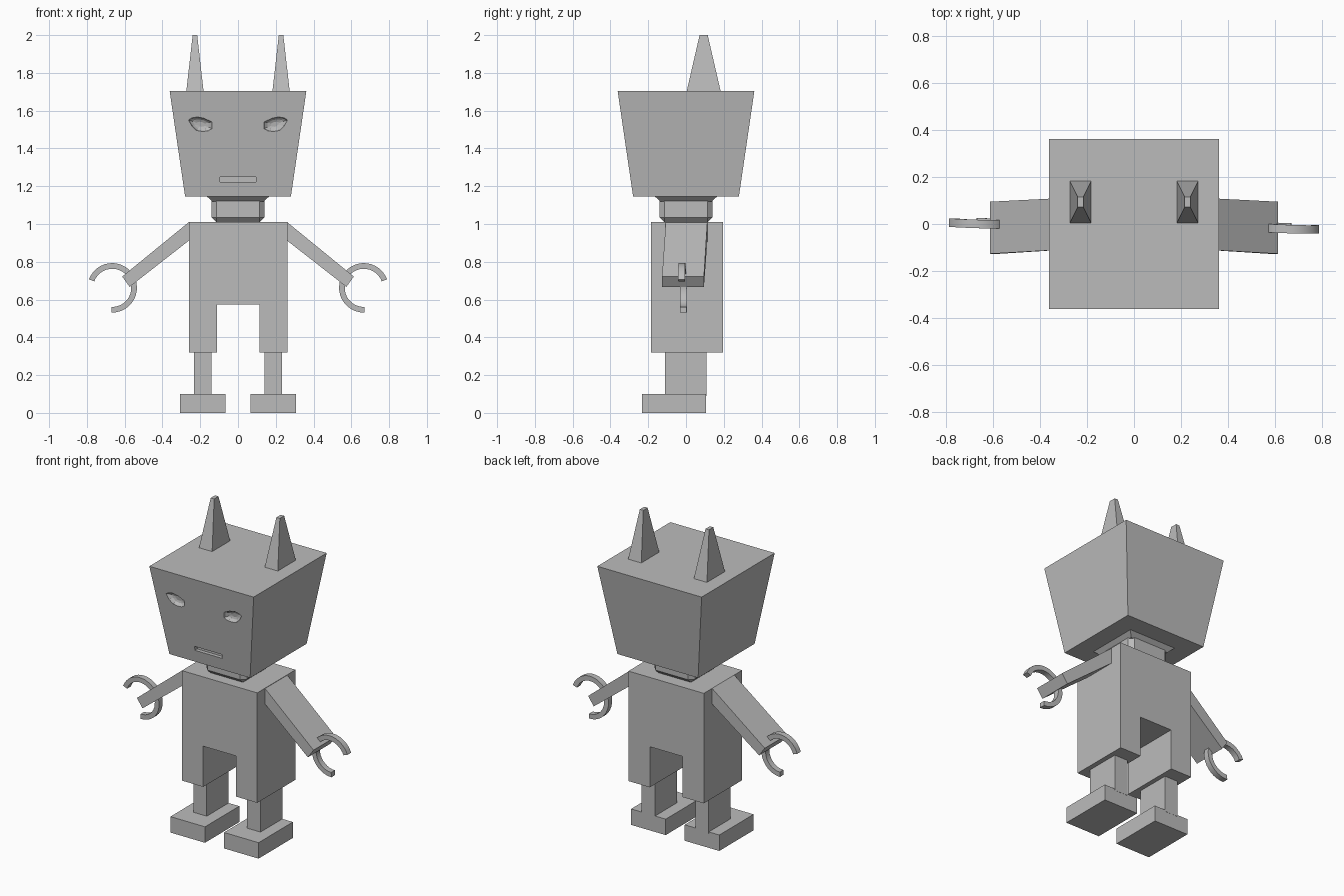
import bpy, bmesh, math
from mathutils import Vector

if "Cube" in bpy.data.objects:
    bpy.data.objects.remove(bpy.data.objects["Cube"])

grey = bpy.data.materials.new("light grey")
grey.diffuse_color = (0.5, 0.5, 0.5, 1)
grey.use_nodes = True
grey.node_tree.nodes["Principled BSDF"].inputs["Base Color"].default_value = grey.diffuse_color


def loft(name, rings):
    """Closed solid through a list of matching vertex rings."""
    bm = bmesh.new()
    vs = [[bm.verts.new(p) for p in r] for r in rings]
    n = len(vs[0])
    for a, b in zip(vs, vs[1:]):
        for i in range(n):
            j = (i + 1) % n
            bm.faces.new((a[i], a[j], b[j], b[i]))
    bm.faces.new(vs[0])
    bm.faces.new(vs[-1])
    bmesh.ops.recalc_face_normals(bm, faces=bm.faces)
    me = bpy.data.meshes.new(name)
    bm.to_mesh(me)
    bm.free()
    me.materials.append(grey)
    ob = bpy.data.objects.new(name, me)
    bpy.context.collection.objects.link(ob)
    return ob


def rect(x0, x1, y0, y1, z):
    return [(x0, y0, z), (x1, y0, z), (x1, y1, z), (x0, y1, z)]


def box(name, x0, x1, y0, y1, z0, z1):
    return loft(name, [rect(x0, x1, y0, y1, z0), rect(x0, x1, y0, y1, z1)])


def activate(ob):
    bpy.ops.object.select_all(action='DESELECT')
    ob.select_set(True)
    bpy.context.view_layer.objects.active = ob


def cut(ob, cutter):
    m = ob.modifiers.new("cut", 'BOOLEAN')
    m.operation, m.object, m.solver = 'DIFFERENCE', cutter, 'EXACT'
    activate(ob)
    bpy.ops.object.modifier_apply(modifier=m.name)
    bpy.data.objects.remove(cutter)


# Head: box widening upwards
head = loft("head", [rect(-.28, .28, -.28, .28, 1.145),
                     rect(-.362, .362, -.362, .362, 1.705)])


def face_y(z):
    return -(.28 + (z - 1.145) / .56 * .082)


# Eye sockets: almond bowls sunk into the face
outline = [(.262, 1.55), (.245, 1.562), (.215, 1.567), (.18, 1.56), (.138, 1.54),
           (.137, 1.505), (.16, 1.492), (.19, 1.49), (.22, 1.495), (.245, 1.52)]
cx, cz = .195, 1.528
for s in (-1, 1):
    rings = []
    for k, d in ((1.02, -.03), (1, 0), (.9, .012), (.68, .021), (.35, .026)):
        rings.append([(s * (cx + (x - cx) * k),
                       face_y(cz + (z - cz) * k) + d,
                       cz + (z - cz) * k) for x, z in outline])
    cut(head, loft("eye_cutter", rings))

# Mouth slot
cut(head, box("mouth_cutter", -.095, .095, -.4, face_y(1.235) + .025, 1.222, 1.248))

# Collar under the head and bevelled neck block
loft("neck_collar", [rect(-.135, .135, -.135, .135, 1.118),
                     rect(-.165, .165, -.165, .165, 1.146)])
neck = box("neck", -.14, .14, -.14, .14, 1.008, 1.2)
bev = neck.modifiers.new("bevel", 'BEVEL')
bev.width, bev.segments = .027, 1

# Torso with upper legs: one arch profile extruded in depth
arch = [(-.26, .32), (-.112, .32), (-.112, .575), (.115, .575),
        (.115, .32), (.263, .32), (.263, 1.01), (-.26, 1.01)]
loft("torso", [[(x, y, z) for x, z in arch] for y in (-.185, .195)])

for s, side in ((-1, "left"), (1, "right")):
    def sbox(name, x0, x1, *r):
        return box(side + name, min(s * x0, s * x1), max(s * x0, s * x1), *r)

    # Horn-like ears
    loft(side + "_ear", [rect(s * .228 - .046, s * .228 + .046, .003, .184, 1.70),
                         rect(s * .228 - .012, s * .228 + .012, .072, .115, 2.0)])
    # Legs and feet
    sbox("_lower_leg", .14, .233, -.11, .108, .09, .33)
    sbox("_foot", .066, .306, -.233, .107, 0, .1)

    # Arm: slanted slab, leaning slightly forward
    def section(xt, zt, xb, zb, y0, y1):
        return [(s * xt, y0, zt), (s * xt, y1, zt), (s * xb, y1, zb), (s * xb, y0, zb)]
    loft(side + "_arm", [section(.26, 1.01, .26, .912, -.107, .113),
                         section(.613, .722, .574, .667, -.127, .095)])

    # Claw hand: open ring gripping outwards and down
    cxh, czh = .666, .662
    rings = []
    for i in range(25):
        a = math.radians(20 + 252 * i / 24)
        mid = (-.018 if s > 0 else .004) - s * .03 * (math.cos(a) * .13)
        mid -= .03 * math.sin(a) * .13
        rings.append([(s * (cxh + r * math.cos(a)), mid + t, czh + r * math.sin(a))
                      for r, t in ((.131, -.018), (.131, .018), (.101, .018), (.101, -.018))])
    claw = loft(side + "_claw", rings)
    activate(claw)
    bpy.ops.object.shade_smooth_by_angle(angle=math.radians(35))
